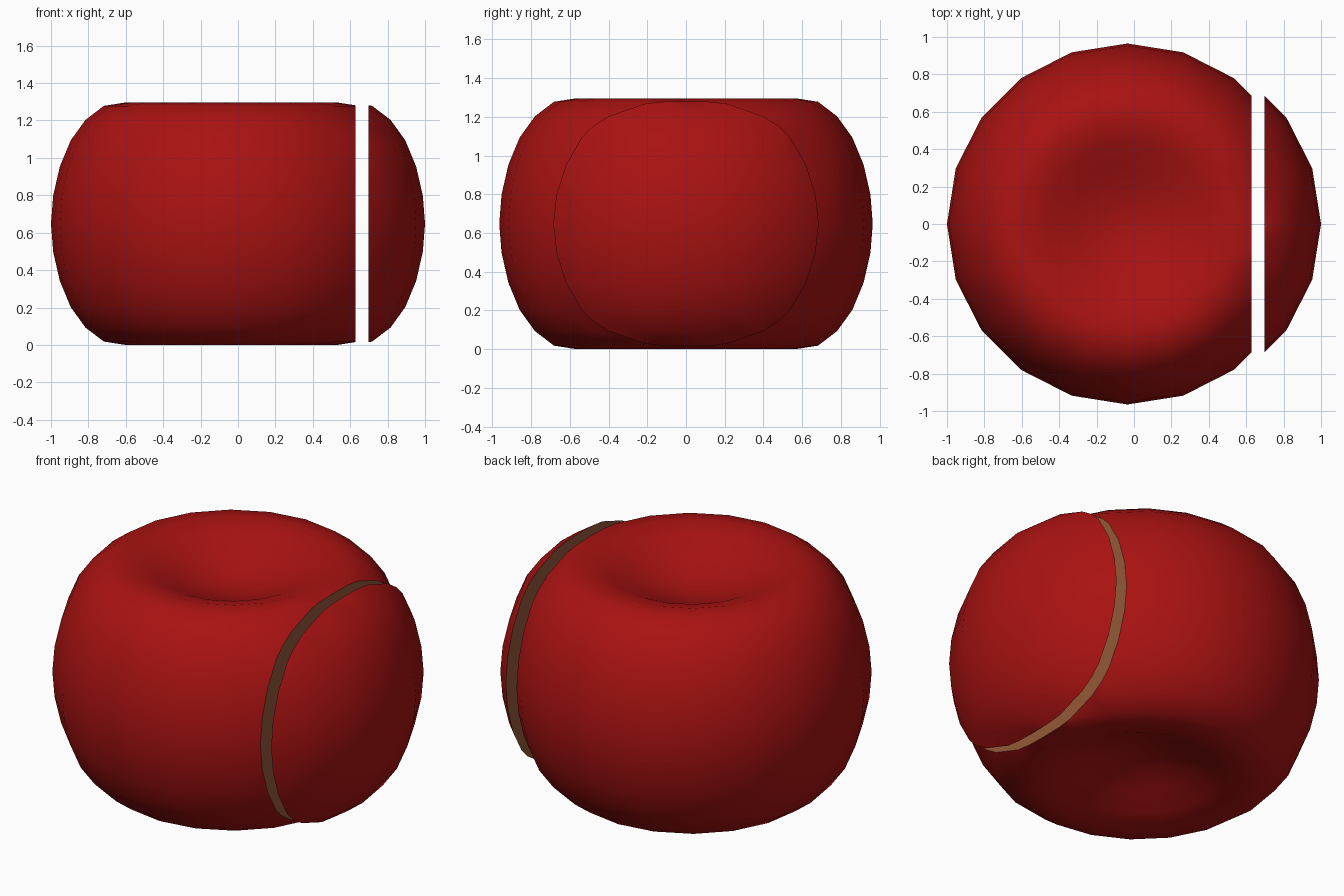
import bpy, bmesh, math
from mathutils import Vector

if "Cube" in bpy.data.objects:
    bpy.data.objects.remove(bpy.data.objects["Cube"])

R, MID, CUT, SHIFT, SIDES = 0.965, 0.648, 0.662, 0.035, 20

# Half profile: height above the middle for every 9 degrees of latitude, dimpled at the pole
HEIGHTS = [0, 0.15, 0.305, 0.445, 0.555, 0.63, 0.648, 0.612, 0.552, 0.502, 0.482]


def material(name, color):
    m = bpy.data.materials.new(name)
    m.diffuse_color = (*color, 1)
    m.use_nodes = True
    m.node_tree.nodes["Principled BSDF"].inputs["Base Color"].default_value = m.diffuse_color
    return m


skin = material("red_skin", (0.40, 0.006, 0.006))
flesh = material("tan_flesh", (0.30, 0.10, 0.04))


def dimpled_ball():
    bm = bmesh.new()
    half = [(R * math.cos(math.radians(9 * i)), h) for i, h in enumerate(HEIGHTS)]
    profile = [(r, -h) for r, h in reversed(half[1:])] + half
    verts = [bm.verts.new((max(r, 0), 0, MID + z)) for r, z in profile]
    edges = [bm.edges.new(pair) for pair in zip(verts, verts[1:])]
    bmesh.ops.spin(bm, geom=verts + edges, axis=(0, 0, 1), cent=(0, 0, 0),
                   angle=2 * math.pi, steps=SIDES, use_duplicate=False)
    bmesh.ops.remove_doubles(bm, verts=bm.verts, dist=1e-4)
    bmesh.ops.recalc_face_normals(bm, faces=bm.faces)
    return bm


def cut_part(name, keep_outer, shift):
    bm = dimpled_ball()
    for f in bm.faces:
        f.smooth = True
    # Slice along the vertical plane and close the opening with a flat flesh face
    res = bmesh.ops.bisect_plane(bm, geom=bm.verts[:] + bm.edges[:] + bm.faces[:],
                                 plane_co=(CUT, 0, 0), plane_no=(1, 0, 0),
                                 clear_inner=keep_outer, clear_outer=not keep_outer)
    rim = [e for e in res["geom_cut"] if isinstance(e, bmesh.types.BMEdge)]
    cap = bmesh.ops.contextual_create(bm, geom=rim)["faces"]
    bmesh.ops.recalc_face_normals(bm, faces=bm.faces)
    for f in cap:
        f.smooth = False
        f.material_index = 1
    bmesh.ops.translate(bm, verts=bm.verts, vec=Vector((shift, 0, 0)))
    mesh = bpy.data.meshes.new(name)
    bm.to_mesh(mesh)
    bm.free()
    mesh.materials.append(skin)
    mesh.materials.append(flesh)
    bpy.context.collection.objects.link(bpy.data.objects.new(name, mesh))


# Main body and the side slice pulled slightly away
cut_part("fruit_body", False, -SHIFT)
cut_part("fruit_slice", True, SHIFT)
